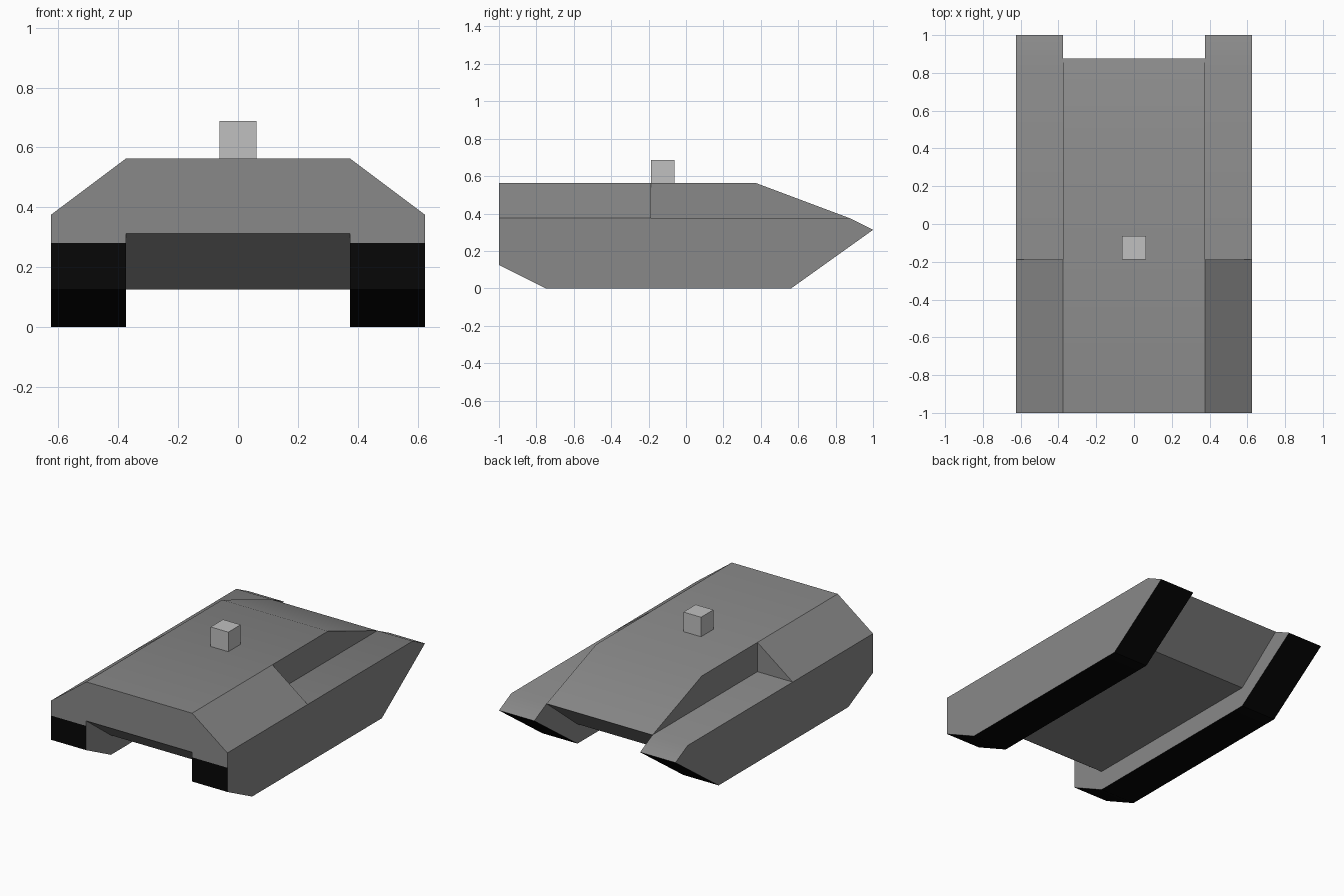
import bpy
import bmesh
from math import radians
from mathutils import Vector

cube = bpy.data.objects.get("Cube")
if cube:
    bpy.data.objects.remove(cube, do_unlink=True)


def material(name, value):
    mat = bpy.data.materials.new(name)
    mat.use_nodes = True
    colour = (value, value, value, 1)
    mat.diffuse_color = colour
    mat.node_tree.nodes["Principled BSDF"].inputs["Base Color"].default_value = colour
    return mat


hull_grey = material("hull grey", 0.25)
track_black = material("track black", 0.002)
light_grey = material("light grey", 0.53)


def prism(name, profile, step, mats, mirror=False, rule=None):
    """Extrude a closed 3D profile along step, colouring faces by rule."""
    bm = bmesh.new()
    step = Vector(step)
    near = [bm.verts.new(p) for p in profile]
    far = [bm.verts.new(Vector(p) + step) for p in profile]
    bm.faces.new(near)
    bm.faces.new(far[::-1])
    for i in range(len(near)):
        j = (i + 1) % len(near)
        bm.faces.new((near[j], near[i], far[i], far[j]))
    bmesh.ops.recalc_face_normals(bm, faces=bm.faces)
    bm.normal_update()
    if rule:
        for face in bm.faces:
            face.material_index = rule(face)
    mesh = bpy.data.meshes.new(name)
    bm.to_mesh(mesh)
    bm.free()
    for mat in mats:
        mesh.materials.append(mat)
    obj = bpy.data.objects.new(name, mesh)
    bpy.context.collection.objects.link(obj)
    if mirror:
        obj.modifiers.new("Mirror", "MIRROR")
    bpy.ops.object.select_all(action="DESELECT")
    obj.select_set(True)
    bpy.context.view_layer.objects.active = obj
    bpy.ops.object.shade_smooth_by_angle(angle=radians(30))
    return obj


# Shared levels
INNER, OUTER = 0.375, 0.625
DECK, ROOF = 0.375, 0.5625
BELLY, LIP = 0.125, 0.3125
TREAD_TOP = 0.28

# Central hull with sloped nose, belly and tail
hull = [(-1, LIP), (-1, ROOF), (0.375, ROOF), (0.875, DECK),
        (0.5625, BELLY), (-0.75, BELLY)]
prism("hull", [(-INNER, y, z) for y, z in hull], (2 * INNER, 0, 0), [hull_grey])


# Track pods: black tread underneath and on the low front face
def tread(face):
    under = face.normal.z < -0.1
    front = face.normal.y < -0.9 and face.calc_center_median().z < TREAD_TOP
    return int(under or front)


pod = [(-1, BELLY), (-1, TREAD_TOP), (-1, DECK), (0.875, DECK),
       (1, LIP), (0.5625, 0), (-0.75, 0)]
prism("track_pods", [(INNER, y, z) for y, z in pod], (OUTER - INNER, 0, 0),
      [hull_grey, track_black], mirror=True, rule=tread)

# Slanted shoulders over the front of the pods
shoulder = [(INNER, DECK), (OUTER, DECK), (INNER, ROOF)]
prism("shoulders", [(x, -1, z) for x, z in shoulder], (0, 0.8125, 0),
      [hull_grey], mirror=True)

# Small block on the roof
S = 0.0625
block = [(-S, -3 * S), (S, -3 * S), (S, -S), (-S, -S)]
prism("roof_block", [(x, y, ROOF) for x, y in block], (0, 0, 2 * S), [light_grey])
